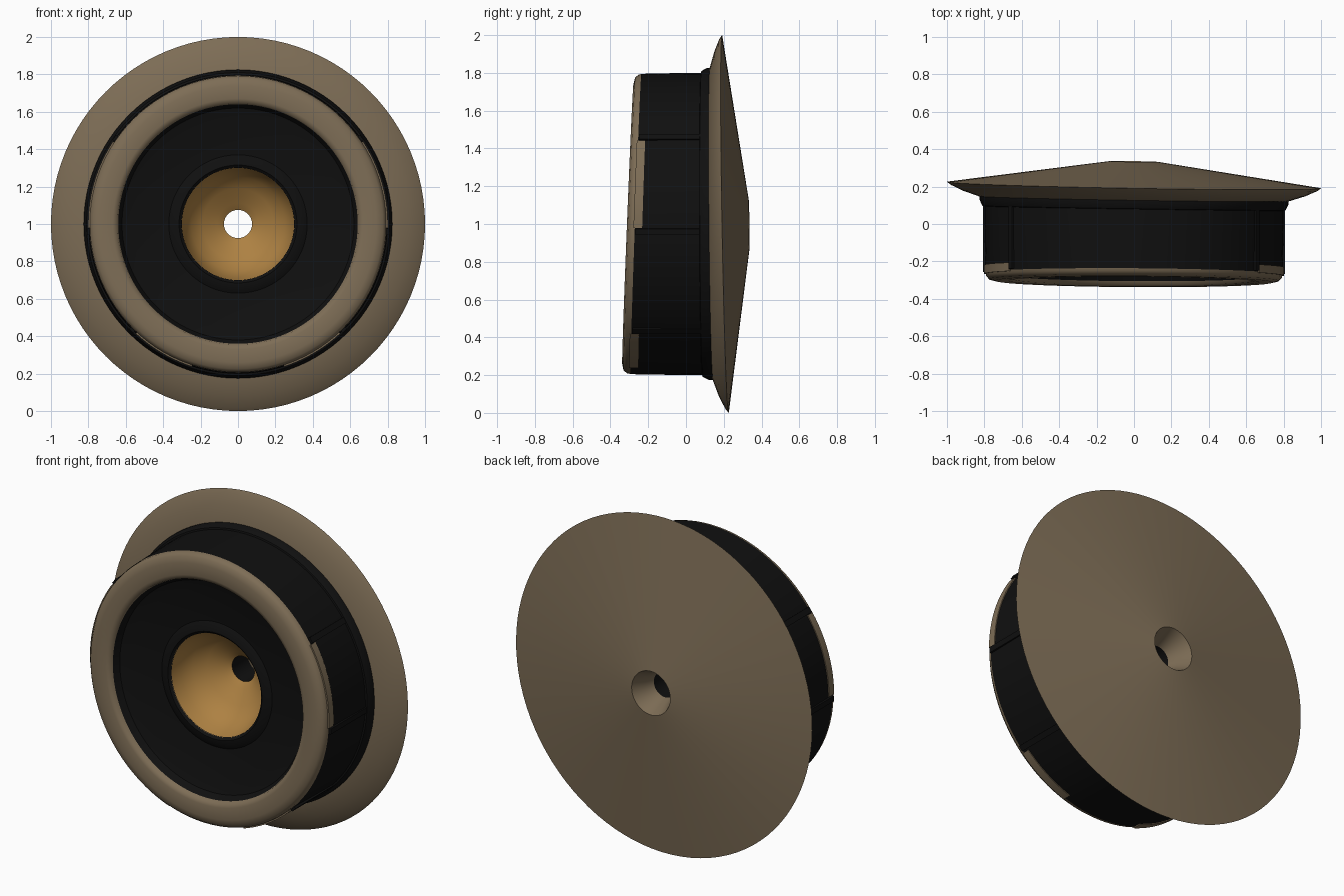
import bpy, math

if "Cube" in bpy.data.objects:
    bpy.data.objects.remove(bpy.data.objects["Cube"])


def material(name, rgb):
    m = bpy.data.materials.new(name)
    m.diffuse_color = (*rgb, 1)
    m.use_nodes = True
    m.node_tree.nodes["Principled BSDF"].inputs["Base Color"].default_value = m.diffuse_color
    return m


TAN = material("dull_tan", (0.205, 0.152, 0.092))
BRONZE = material("bronze", (0.42, 0.22, 0.055))
BLACK = material("black", (0.005, 0.005, 0.005))


def place(r, y, a):
    """Point on the wheel; front and back planes lean slightly."""
    x, h = r * math.cos(a), r * math.sin(a)
    t = min(1, max(0, (y + 0.3) / 0.5))
    kz = 0.04 * (1 - t) - 0.0175 * t
    kx = -0.006 * (1 - t) - 0.0175 * t
    return (x, y + kz * h + kx * x, 1 + h)


def lathe(name, profile, mat, start=0, end=360, steps=96, closed=False, angle=35):
    """Turn an (r, y) profile about the front-back axis."""
    full = end - start >= 360
    cols = steps if full else steps + 1
    verts, faces = [], []
    for r, y in profile:
        for j in range(cols):
            verts.append(place(r, y, math.radians(start + (end - start) * j / steps)))
    n = len(profile)
    for i in range(n if closed else n - 1):
        k = (i + 1) % n
        for j in range(steps):
            j2 = (j + 1) % cols
            faces.append((i * cols + j, i * cols + j2, k * cols + j2, k * cols + j))
    if closed and not full:
        faces.append([i * cols for i in range(n)])
        faces.append([i * cols + cols - 1 for i in reversed(range(n))])
    me = bpy.data.meshes.new(name)
    me.from_pydata(verts, [], faces)
    me.materials.append(mat)
    ob = bpy.data.objects.new(name, me)
    bpy.context.collection.objects.link(ob)
    bpy.ops.object.select_all(action='DESELECT')
    ob.select_set(True)
    bpy.context.view_layer.objects.active = ob
    bpy.ops.object.shade_smooth_by_angle(angle=math.radians(angle))
    return ob


# Wide back flange with shallow cone and central dimple
lathe("back_flange", [(0.075, 0.2), (0.095, 0.26), (0.13, 0.334), (1.0, 0.208),
                      (0.98, 0.193), (0.92, 0.165), (0.83, 0.135), (0.77, 0.13)], TAN)
# Black lip where the drum meets the flange
lathe("drum_lip", [(0.825, 0.15), (0.825, 0.115), (0.81, 0.085), (0.79, 0.08)], BLACK)
# Drum wall
lathe("drum", [(0.80, 0.13), (0.80, 0.0), (0.795, -0.265)], BLACK)
# Tan ring on the front edge
lathe("front_ring", [(0.794, -0.255), (0.792, -0.28), (0.775, -0.3), (0.74, -0.308),
                     (0.67, -0.308), (0.645, -0.3), (0.637, -0.27)], TAN, angle=60)
# Recessed black face with a raised lip round the bowl
lathe("recessed_face", [(0.642, -0.285), (0.62, -0.245), (0.56, -0.225), (0.37, -0.2),
                        (0.345, -0.215), (0.315, -0.22), (0.3, -0.205)], BLACK)
# Bronze bowl and the bore behind it
lathe("bowl", [(0.302, -0.208), (0.285, -0.14), (0.25, -0.075), (0.19, -0.02),
               (0.11, 0.025), (0.075, 0.05)], BRONZE, angle=60)
lathe("bore", [(0.075, 0.05), (0.075, 0.2)], BLACK)

# Thin ribs across the drum
for i, a in enumerate((35, -3, -45, 145, 183, 225)):
    lathe(f"drum_rib_{i}", [(0.808, 0.1), (0.808, -0.26), (0.785, -0.26), (0.785, 0.1)],
          BLACK, a - 1.2, a + 1.2, 2, True)
# Tan strips wrapping from the ring onto the drum
for i, (a, b) in enumerate(((-1.5, 33.5), (146.5, 181.5), (-72, -47), (227, 252))):
    lathe(f"edge_strip_{i}", [(0.801, -0.225), (0.801, -0.272), (0.79, -0.272), (0.79, -0.225)],
          TAN, a, b, 12, True)
